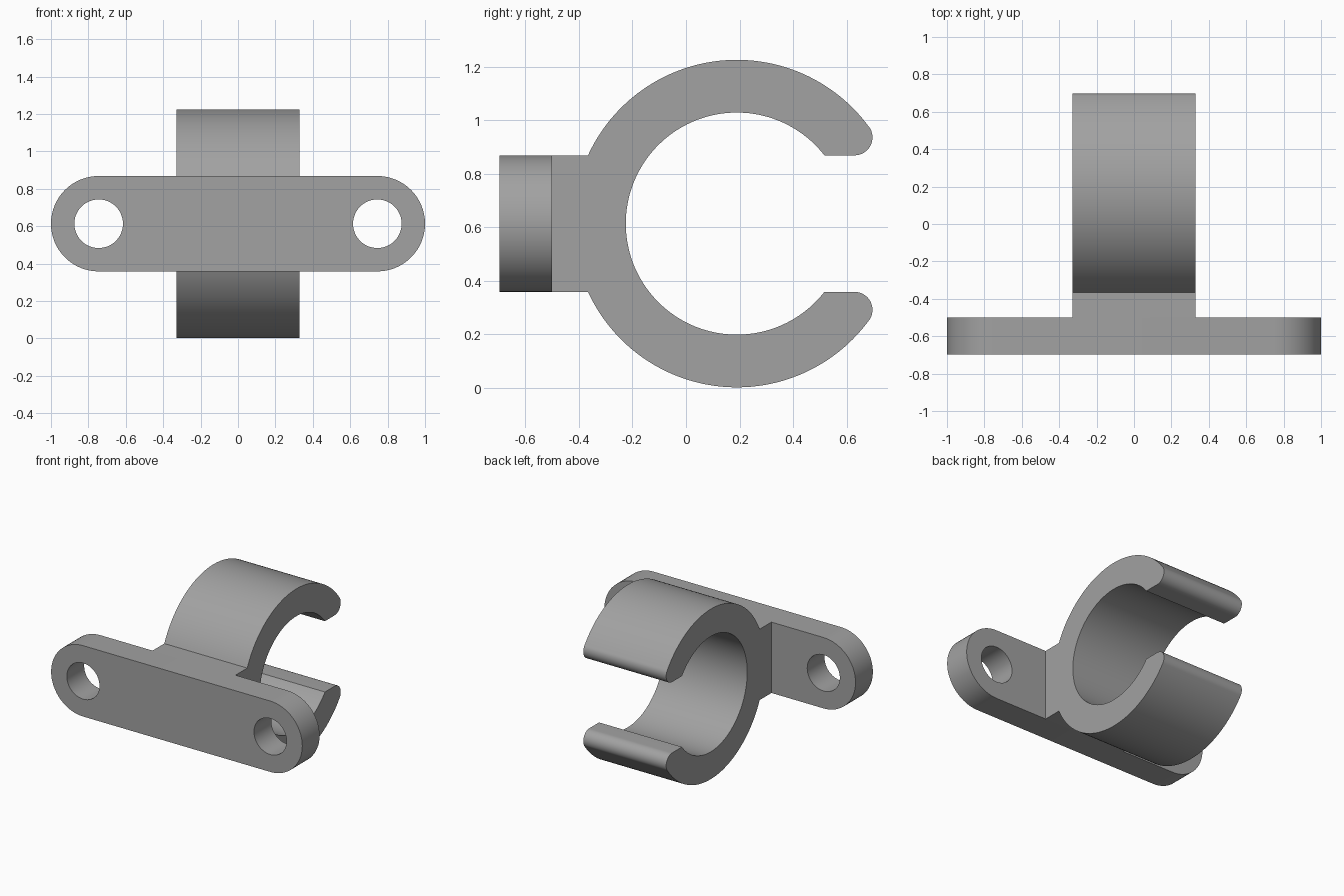
import bpy, bmesh, math
from mathutils import Vector

if "Cube" in bpy.data.objects:
    bpy.data.objects.remove(bpy.data.objects["Cube"])

MID_Z = 0.613      # height of the clip axis
HALF = 0.255       # half height of plate and neck, half of the mouth opening
RING_Y, R_OUT, R_IN = 0.19, 0.612, 0.415

grey = bpy.data.materials.new("grey plastic")
grey.diffuse_color = (0.36, 0.36, 0.36, 1)
grey.use_nodes = True
grey.node_tree.nodes["Principled BSDF"].inputs["Base Color"].default_value = grey.diffuse_color


def arc(cx, cy, r, start, end, steps):
    """Points on an arc, angles in degrees."""
    return [(cx + r * math.cos(math.radians(start + (end - start) * i / steps)),
             cy + r * math.sin(math.radians(start + (end - start) * i / steps)))
            for i in range(steps + 1)]


def extruded(name, loops, half_depth, place):
    """Fill closed outlines (inner ones become holes), extrude, and place each point."""
    curve = bpy.data.curves.new(name, 'CURVE')
    curve.dimensions = '2D'
    curve.fill_mode = 'BOTH'
    curve.extrude = half_depth
    for pts in loops:
        spline = curve.splines.new('POLY')
        spline.points.add(len(pts) - 1)
        for p, (a, b) in zip(spline.points, pts):
            p.co = (a, b, 0, 1)
        spline.use_cyclic_u = True
    temp = bpy.data.objects.new(name + "_outline", curve)
    mesh = bpy.data.meshes.new_from_object(temp)
    bpy.data.objects.remove(temp)
    bm = bmesh.new()
    bm.from_mesh(mesh)
    for v in bm.verts:
        v.co = Vector(place(*v.co))
    bmesh.ops.remove_doubles(bm, verts=bm.verts, dist=0.0005)
    bmesh.ops.recalc_face_normals(bm, faces=bm.faces)
    bm.to_mesh(mesh)
    bm.free()
    mesh.materials.clear()
    mesh.materials.append(grey)
    obj = bpy.data.objects.new(name, mesh)
    bpy.context.collection.objects.link(obj)
    bpy.ops.object.select_all(action='DESELECT')
    obj.select_set(True)
    bpy.context.view_layer.objects.active = obj
    bpy.ops.object.shade_smooth_by_angle(angle=math.radians(30))
    return obj


# Mounting plate: rounded bar with two screw holes
cx = 1 - HALF
outline = arc(cx, 0, HALF, -90, 90, 32) + arc(-cx, 0, HALF, 90, 270, 32)
holes = [arc(s * cx, 0, 0.13, 0, 352.5, 47) for s in (-1, 1)]
extruded("mounting_plate", [outline] + holes, 0.0985,
         lambda a, b, c: (a, -0.5985 + c, MID_Z + b))

# Clip ring with neck: upper half outline, mirrored for the lower half
TIP = 0.0675                                   # lip rounding radius
tip_y, tip_z = 0.4395, HALF + TIP
tip_angle = math.degrees(math.atan2(tip_z, tip_y))
neck_angle = 180 - math.degrees(math.asin(HALF / R_OUT))
lip_angle = math.degrees(math.asin(HALF / R_IN))
upper = [(-0.5 - RING_Y, HALF)]
upper += arc(0, 0, R_OUT, neck_angle, tip_angle, 56)
upper += arc(tip_y, tip_z, TIP, tip_angle, -90, 16)[1:]
upper += arc(0, 0, R_IN, lip_angle, 180, 56)
lower = [(y, -z) for y, z in reversed(upper[:-1])]
extruded("clip_ring", [upper + lower], 0.33,
         lambda a, b, c: (c, RING_Y + a, MID_Z + b))
